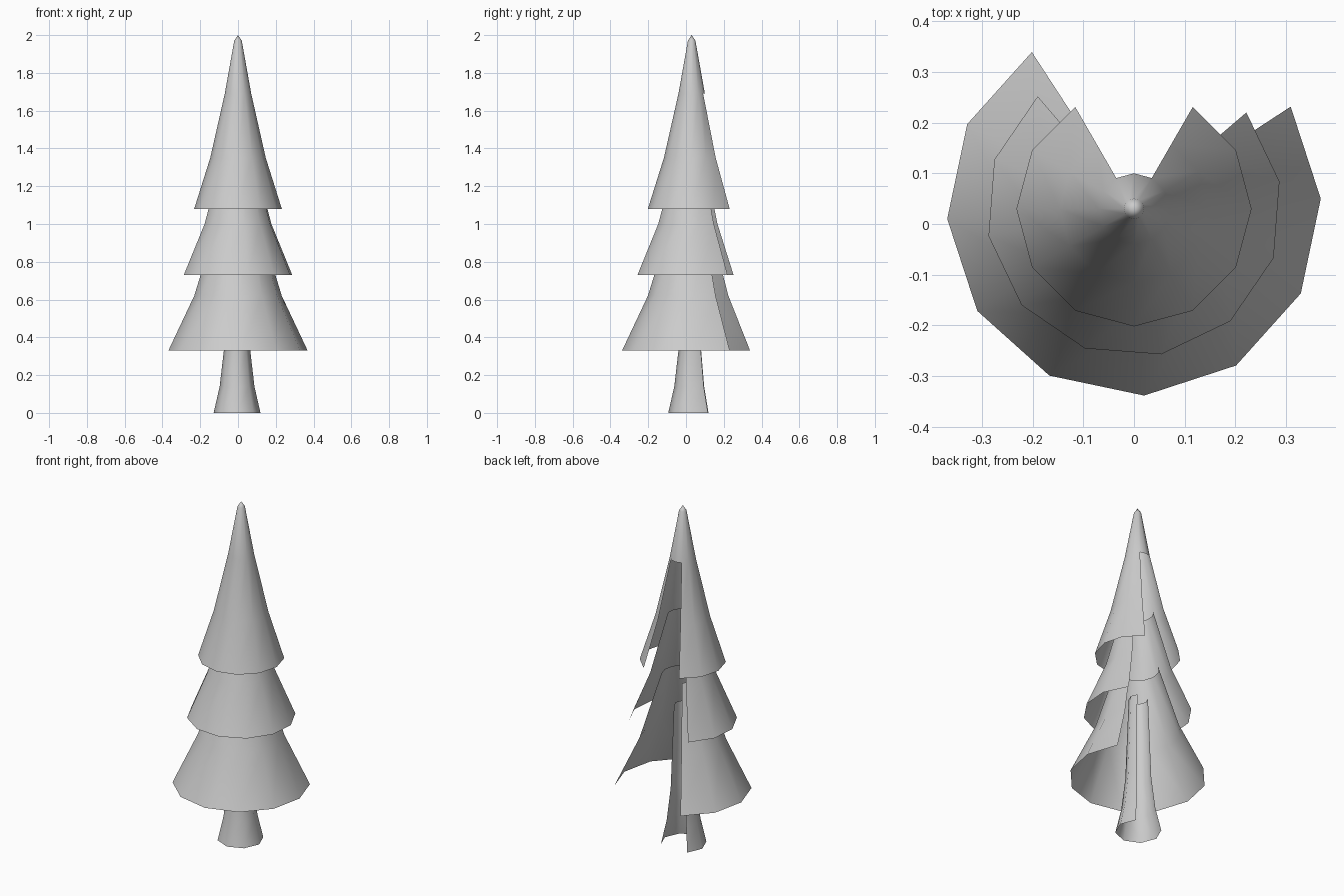
import bpy, bmesh
from math import cos, sin, radians, tau

if "Cube" in bpy.data.objects:
    bpy.data.objects.remove(bpy.data.objects["Cube"])


def shell(name, sides, turn, profile, gap, gap_rows=99, centre=(0, 0.03)):
    """Open lathe from bottom to top; gap = side indices left out at the back."""
    bm = bmesh.new()
    rings = []
    for r, z in profile:
        if r == 0:
            tip = bm.verts.new((centre[0], centre[1], z))
            rings.append([tip] * sides)
            continue
        angles = [radians(turn) + tau * i / sides for i in range(sides)]
        rings.append([bm.verts.new((centre[0] + r * cos(a), centre[1] + r * sin(a), z))
                      for a in angles])
    for row, (low, high) in enumerate(zip(rings, rings[1:])):
        for i in range(sides):
            if i in gap and row < gap_rows:
                continue
            j = (i + 1) % sides
            corners = [low[i], low[j], high[j], high[i]]
            bm.faces.new(list(dict.fromkeys(corners)))
    # drop the points left without faces in the open back
    bmesh.ops.delete(bm, geom=[v for v in bm.verts if not v.link_faces], context='VERTS')
    for f in bm.faces:
        f.smooth = True
    mesh = bpy.data.meshes.new(name)
    bm.to_mesh(mesh)
    bm.free()
    obj = bpy.data.objects.new(name, mesh)
    bpy.context.collection.objects.link(obj)
    return obj


# Trunk, flared at the foot, open at the back
shell("trunk", 8, -1, [(0.124, 0), (0.092, 0.14), (0.07, 0.33), (0.052, 0.82)],
      gap=(1, 2), centre=(-0.005, 0.03))

# Branch tiers, each a twelve-sided skirt with an open back
shell("lower_branches", 12, 3.1, [(0.369, 0.33), (0.232, 0.62), (0.115, 1.0)],
      gap=(1, 2, 3))
shell("middle_branches", 12, 10.6, [(0.292, 0.73), (0.18, 1.0), (0.085, 1.35)],
      gap=(1, 2, 3))

# Top tier, closed above the slit and pointed at the tip
shell("top_branches", 12, 0,
      [(0.232, 1.08), (0.147, 1.35), (0.07, 1.69), (0.02, 1.97), (0, 2.0)],
      gap=(2, 3), gap_rows=2)
